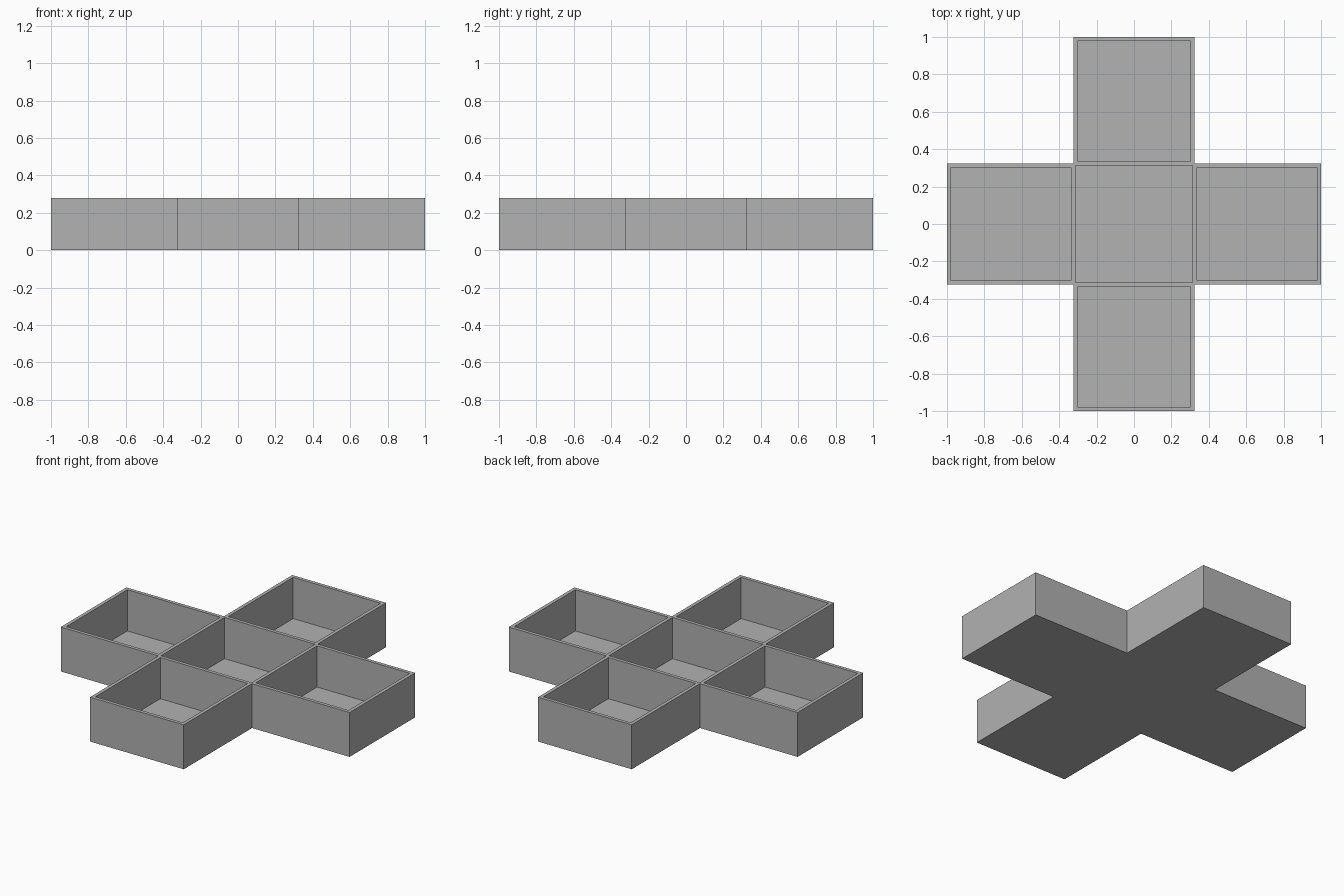
import bpy
import bmesh
from mathutils import Matrix, Vector

HEIGHT = 0.278
FLOOR = 0.02
ARM = 0.3245      # half width of each arm
WALL = 0.022      # wall thickness

cube = bpy.data.objects.get("Cube")
if cube:
    bpy.data.objects.remove(cube, do_unlink=True)

# Material
grey = bpy.data.materials.new("plain grey")
grey.use_nodes = True
colour = (0.445, 0.445, 0.445, 1)
grey.diffuse_color = colour
grey.node_tree.nodes["Principled BSDF"].inputs["Base Color"].default_value = colour


def make_object(name, bm):
    bmesh.ops.recalc_face_normals(bm, faces=bm.faces)
    mesh = bpy.data.meshes.new(name)
    bm.to_mesh(mesh)
    bm.free()
    mesh.materials.append(grey)
    obj = bpy.data.objects.new(name, mesh)
    bpy.context.scene.collection.objects.link(obj)
    return obj


def add_box(bm, low, high):
    low, high = Vector(low), Vector(high)
    place = Matrix.Translation((low + high) / 2) @ Matrix.Diagonal((*(high - low), 1))
    bmesh.ops.create_cube(bm, size=1, matrix=place)


# Cross-shaped tray body: one quarter outline turned four times, then raised
bm = bmesh.new()
outline = []
for turn in range(4):
    for x, y in ((ARM, ARM), (ARM, 1), (-ARM, 1)):
        for _ in range(turn):
            x, y = -y, x
        outline.append(bm.verts.new((x, y, 0)))
base = bm.faces.new(outline)
top = bmesh.ops.extrude_face_region(bm, geom=[base])["geom"]
bmesh.ops.translate(bm, vec=(0, 0, HEIGHT),
                    verts=[v for v in top if isinstance(v, bmesh.types.BMVert)])
tray = make_object("compartment_tray", bm)

# Five open compartments: a centre one and one in each arm
bm = bmesh.new()
inner = ARM - WALL / 2
side = ARM - WALL
start, end = ARM + WALL / 2, 1 - WALL
add_box(bm, (-inner, -inner, FLOOR), (inner, inner, 1))
for sign in (-1, 1):
    near, far = sorted((sign * start, sign * end))
    add_box(bm, (near, -side, FLOOR), (far, side, 1))
    add_box(bm, (-side, near, FLOOR), (side, far, 1))
cutter = make_object("compartment_cutter", bm)
cutter.hide_render = True

cut = tray.modifiers.new("compartments", "BOOLEAN")
cut.operation = "DIFFERENCE"
cut.solver = "EXACT"
cut.object = cutter

# Apply the cut and drop the helper
bpy.context.view_layer.update()
evaluated = tray.evaluated_get(bpy.context.evaluated_depsgraph_get())
result = bpy.data.meshes.new_from_object(evaluated)
tray.modifiers.clear()
tray.data = result
bpy.data.objects.remove(cutter, do_unlink=True)
